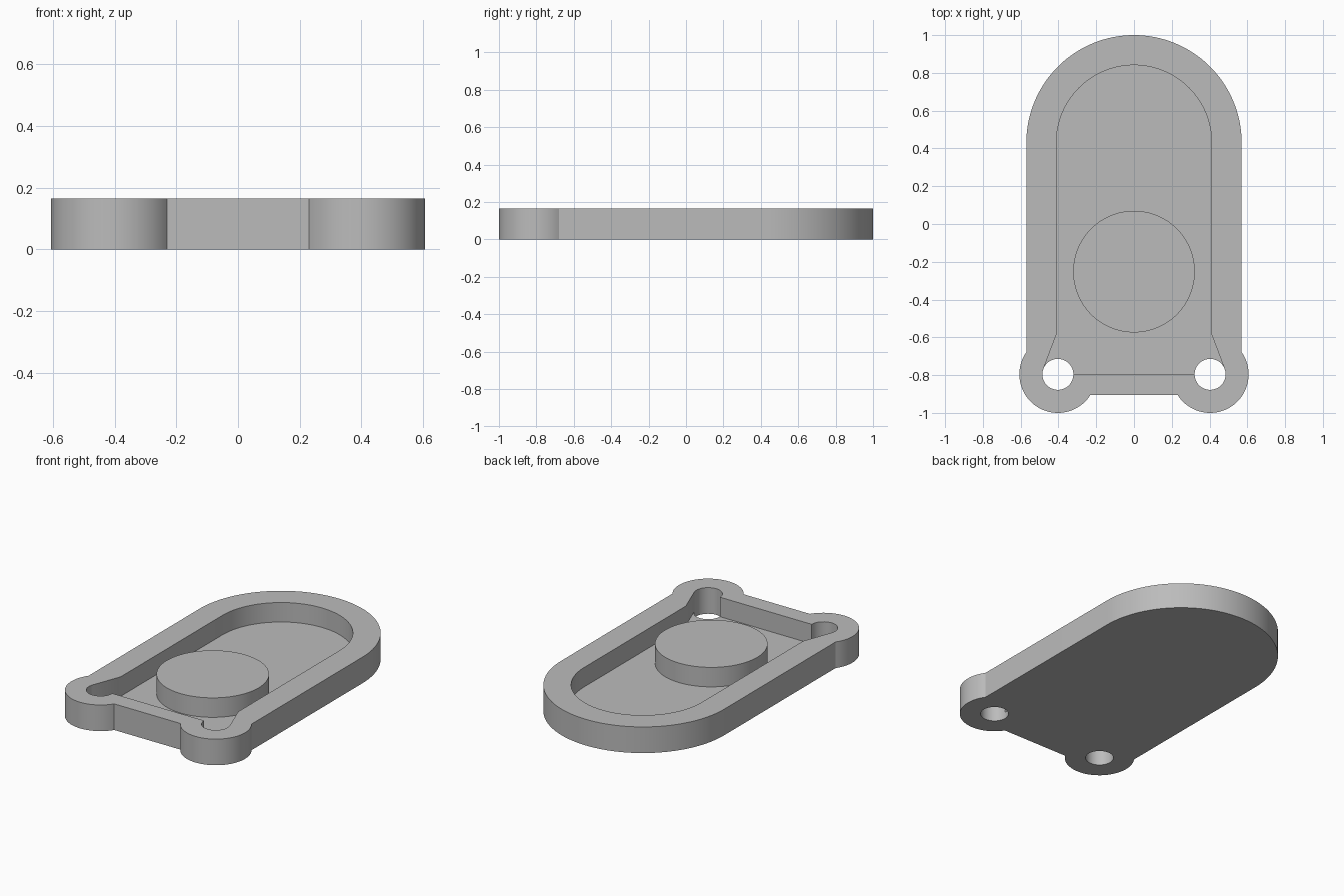
import bpy, bmesh
from math import sin, cos, acos, atan2, hypot, pi, radians

cube = bpy.data.objects.get("Cube")
if cube:
    bpy.data.objects.remove(cube, do_unlink=True)

HEIGHT, FLOOR = 0.165, 0.042
HALF_W, POCKET_W, ARC_Y, FRONT_Y = 0.57, 0.411, 0.43, -0.906
LUG_X, LUG_Y, LUG_R, HOLE_R = 0.403, -0.796, 0.204, 0.082
SLANT_Y = -0.585
BOSS_Y, BOSS_R = -0.252, 0.322

grey = bpy.data.materials.new("plain grey")
grey.use_nodes = True
grey.diffuse_color = (0.5, 0.5, 0.5, 1)
grey.node_tree.nodes["Principled BSDF"].inputs["Base Color"].default_value = grey.diffuse_color


def arc(cx, cy, r, a, b, n):
    return [(cx + r * cos(a + (b - a) * i / n), cy + r * sin(a + (b - a) * i / n))
            for i in range(n + 1)]


def mirrored(half):
    """Close a right-half path with its reflection across x = 0."""
    return half + [(-x, y) for x, y in reversed(half) if abs(x) > 1e-6]


def loop(bm, pts, z):
    verts = [bm.verts.new((x, y, z)) for x, y in pts]
    edges = [bm.edges.new((v, verts[i - 1])) for i, v in enumerate(verts)]
    return verts, edges


def wall(bm, pts, z0, z1):
    low, high = loop(bm, pts, z0)[0], loop(bm, pts, z1)[0]
    for i in range(len(pts)):
        bm.faces.new((low[i - 1], low[i], high[i], high[i - 1]))


def cap(bm, loops, z):
    edges = [e for pts in loops for e in loop(bm, pts, z)[1]]
    bmesh.ops.triangle_fill(bm, use_beauty=True, use_dissolve=False,
                            edges=edges, normal=(0, 0, 1))


def finish(bm, name):
    bmesh.ops.remove_doubles(bm, verts=bm.verts, dist=1e-5)
    bmesh.ops.recalc_face_normals(bm, faces=bm.faces)
    mesh = bpy.data.meshes.new(name)
    bm.to_mesh(mesh)
    bm.free()
    mesh.materials.append(grey)
    obj = bpy.data.objects.new(name, mesh)
    bpy.context.collection.objects.link(obj)
    bpy.ops.object.select_all(action='DESELECT')
    obj.select_set(True)
    bpy.context.view_layer.objects.active = obj
    bpy.ops.object.shade_smooth_by_angle(angle=radians(30))
    return obj


# Outer outline: straight front, round lug, straight side, round back
lug_start = pi + atan2(-(FRONT_Y - LUG_Y), (LUG_R**2 - (FRONT_Y - LUG_Y)**2) ** 0.5)
lug_end = 2 * pi + acos((HALF_W - LUG_X) / LUG_R)
outline = mirrored(arc(LUG_X, LUG_Y, LUG_R, lug_start, lug_end, 40)
                   + arc(0, ARC_Y, HALF_W, 0, pi / 2, 32))

# Pocket: its slanted corners run tangent into the screw holes
dx, dy = POCKET_W - LUG_X, SLANT_Y - LUG_Y
tangent = atan2(dy, dx) - acos(HOLE_R / hypot(dx, dy))
outer_arc = arc(LUG_X, LUG_Y, HOLE_R, pi, 2 * pi + tangent, 24)
inner_arc = arc(LUG_X, LUG_Y, HOLE_R, pi, tangent, 20)
sides = [(POCKET_W, SLANT_Y)] + arc(0, ARC_Y, POCKET_W, 0, pi / 2, 32)
pocket = mirrored(outer_arc + sides)
floor = mirrored(inner_arc + sides)
hole = outer_arc + inner_arc[-2:0:-1]
holes = [hole, [(-x, y) for x, y in hole]]

# Tray body
bm = bmesh.new()
wall(bm, outline, 0, HEIGHT)
wall(bm, pocket, FLOOR, HEIGHT)
for pts in holes:
    wall(bm, pts, 0, FLOOR)
cap(bm, [outline, pocket], HEIGHT)
cap(bm, [floor], FLOOR)
cap(bm, [outline] + holes, 0)
finish(bm, "tray_body")

# Round boss standing on the pocket floor
bm = bmesh.new()
disc = arc(0, BOSS_Y, BOSS_R, 0, 2 * pi, 96)[:-1]
wall(bm, disc, FLOOR, HEIGHT)
cap(bm, [disc], FLOOR)
cap(bm, [disc], HEIGHT)
finish(bm, "round_boss")
